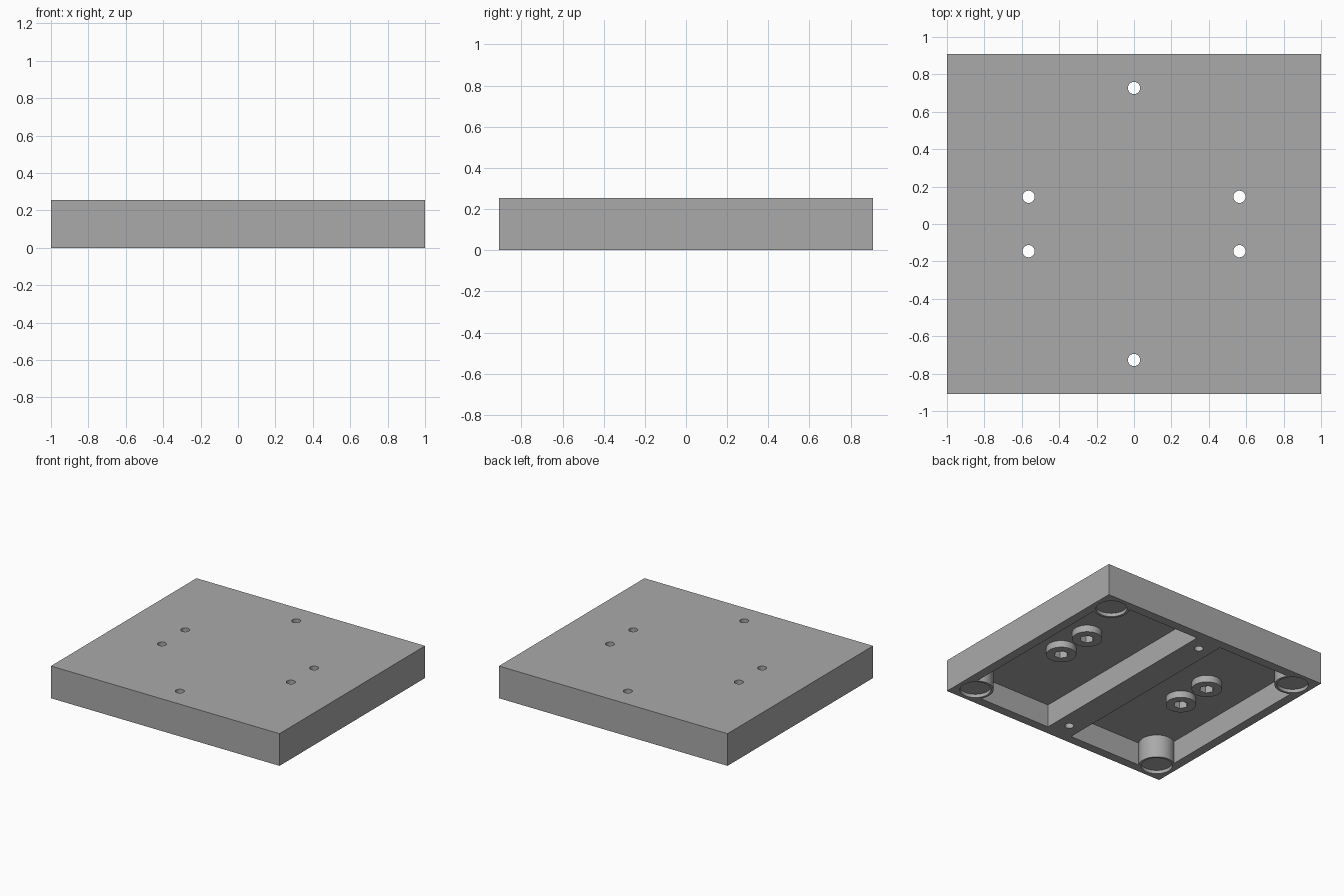
import bpy
import math

if "Cube" in bpy.data.objects:
    bpy.data.objects.remove(bpy.data.objects["Cube"], do_unlink=True)

U = 2 / 55                 # one design unit
HEIGHT = 7 * U
FLOOR = 5 * U              # pocket ceiling height
BOSS_END = 3.5 * U         # lower end of the screw bosses
SIGNS = (-1, 1)

grey = bpy.data.materials.new("grey")
grey.use_nodes = True
colour = (0.4, 0.4, 0.4, 1)
grey.diffuse_color = colour
grey.node_tree.nodes["Principled BSDF"].inputs["Base Color"].default_value = colour


def box(name, x0, x1, y0, y1, z0, z1):
    bpy.ops.mesh.primitive_cube_add(
        size=1, location=((x0 + x1) / 2, (y0 + y1) / 2, (z0 + z1) / 2))
    ob = bpy.context.object
    ob.name = name
    ob.scale = (x1 - x0, y1 - y0, z1 - z0)
    bpy.ops.object.transform_apply(location=True, rotation=True, scale=True)
    return ob


def cylinder(name, x, y, radius, z0, z1, sides=48, turn=0):
    bpy.ops.mesh.primitive_cylinder_add(
        vertices=sides, radius=radius, depth=z1 - z0,
        location=(x, y, (z0 + z1) / 2), rotation=(0, 0, turn))
    ob = bpy.context.object
    ob.name = name
    bpy.ops.object.transform_apply(location=True, rotation=True, scale=True)
    return ob


def cut(target, cutter):
    bpy.context.view_layer.objects.active = target
    mod = target.modifiers.new("cut", 'BOOLEAN')
    mod.operation = 'DIFFERENCE'
    mod.solver = 'EXACT'
    mod.object = cutter
    bpy.ops.object.modifier_apply(modifier=mod.name)
    bpy.data.objects.remove(cutter, do_unlink=True)


# Solid plate
plate = box("base_plate", -27.5 * U, 27.5 * U, -25 * U, 25 * U, 0, HEIGHT)

# Two underside pockets, leaving corner posts, screw bosses and a middle web
for sx in SIGNS:
    x0, x1 = sorted((sx * 3 * U, sx * 25.5 * U))
    pocket = box("pocket_cutter", x0, x1, -23 * U, 23 * U, -U, FLOOR)
    for sy in SIGNS:
        cut(pocket, cylinder("post", sx * 23.5 * U, sy * 21 * U, 3.6 * U, -3 * U, HEIGHT))
        cut(pocket, cylinder("boss", sx * 15.5 * U, sy * 4 * U, 3 * U, BOSS_END, HEIGHT))
    cut(plate, pocket)

# Round foot recesses, hexagonal sockets and screw holes
for sy in SIGNS:
    for sx in SIGNS:
        cut(plate, cylinder("recess", sx * 23.5 * U, sy * 21 * U, 3.1 * U, -U, 0.75 * U))
        bx, by = sx * 15.5 * U, sy * 4 * U
        cut(plate, cylinder("socket", bx, by, 1.45 * U, 2 * U, 5 * U, 6, math.pi / 6))
        cut(plate, cylinder("hole", bx, by, 0.9 * U, 2 * U, 8 * U, 32))
    cut(plate, cylinder("hole", 0, sy * 20 * U, 0.9 * U, -U, 8 * U, 32))

# Finish
plate.data.materials.clear()
plate.data.materials.append(grey)
for poly in plate.data.polygons:
    poly.material_index = 0
bpy.ops.object.select_all(action='DESELECT')
plate.select_set(True)
bpy.context.view_layer.objects.active = plate
bpy.ops.object.shade_smooth_by_angle(angle=math.radians(30))
